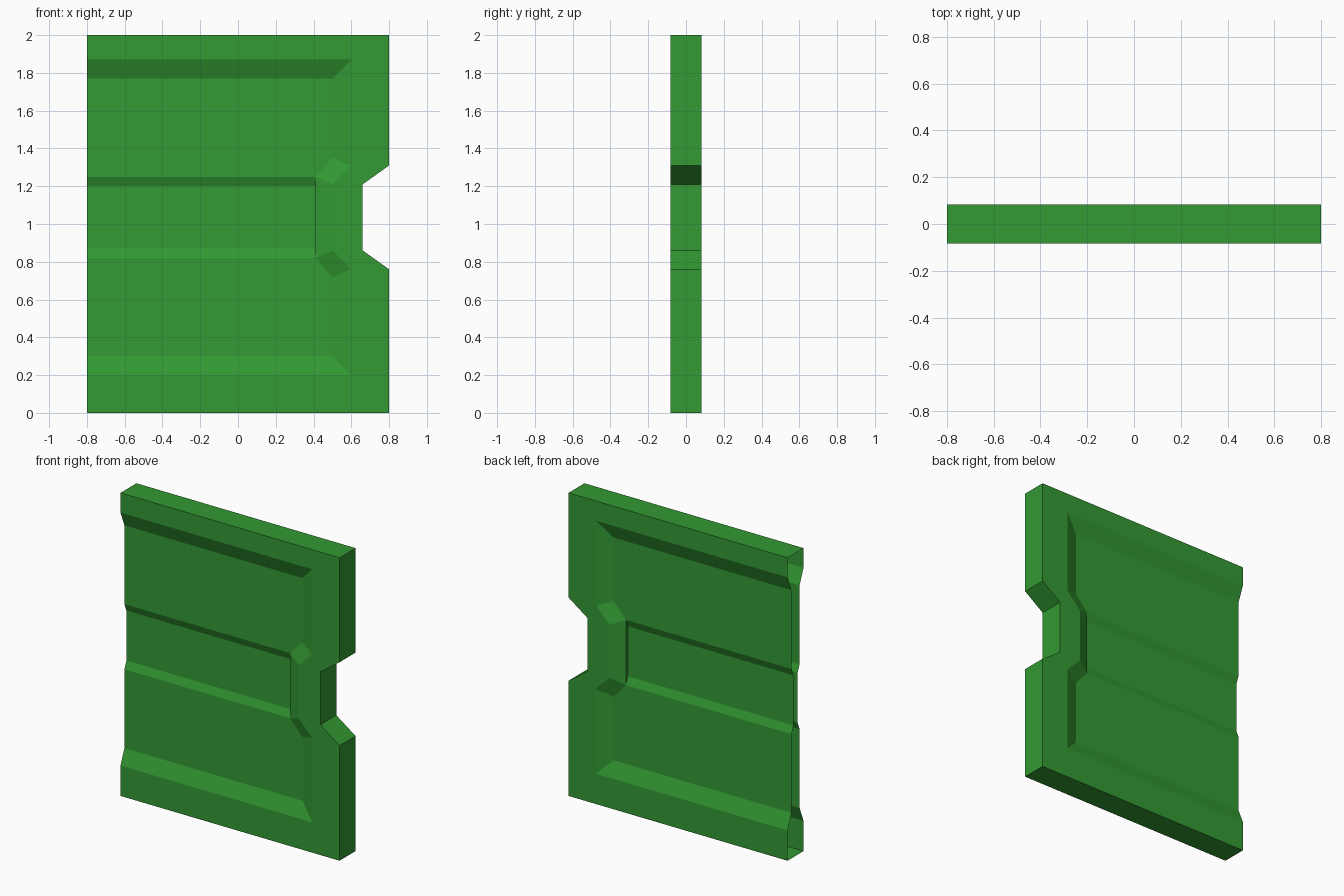
import bpy
import bmesh

cube = bpy.data.objects.get("Cube")
if cube:
    bpy.data.objects.remove(cube, do_unlink=True)

# Surface levels, from the outer rim inwards
RIM, PANEL, GROOVE = -0.083, -0.042, -0.021
LEFT = -0.8

green = bpy.data.materials.new("leaf_green")
green.use_nodes = True
colour = (0.033, 0.319, 0.033, 1)
green.diffuse_color = colour
green.node_tree.nodes["Principled BSDF"].inputs["Base Color"].default_value = colour

# Outlines in x, z, running clockwise from the top of the open end
outer = [(LEFT, 2), (0.8, 2), (0.8, 1.31), (0.66, 1.21),
         (0.66, 0.86), (0.8, 0.76), (0.8, 0), (LEFT, 0)]
rim = [(LEFT, 1.87), (0.6, 1.87), (0.6, 1.31), (0.5, 1.21),
       (0.5, 0.86), (0.6, 0.76), (0.6, 0.2), (LEFT, 0.2)]
panel = [(LEFT, 1.77), (0.5, 1.77), (0.5, 1.35), (0.41, 1.25),
         (0.41, 0.82), (0.5, 0.72), (0.5, 0.3), (LEFT, 0.3)]
groove_top = [(LEFT, 1.25), (0.41, 1.25), (0.41, 0.82), (LEFT, 0.82)]
groove_floor = [(LEFT, 1.2), (0.41, 1.2), (0.41, 0.87), (LEFT, 0.87)]

bm = bmesh.new()


def ring(points, y):
    return [bm.verts.new((x, y, z)) for x, z in points]


def bridge(a, b):
    for i in range(len(a) - 1):
        bm.faces.new((a[i], b[i], b[i + 1], a[i + 1]))


# Edge walls, flat rim and sloped border of the recess
rings = [ring(outer, 0), ring(outer, RIM), ring(rim, RIM), ring(panel, PANEL)]
for a, b in zip(rings, rings[1:]):
    bridge(a, b)

# Deeper groove across the middle
lip = ring(groove_top, PANEL)
floor = ring(groove_floor, GROOVE)
bridge(lip, floor)
bm.faces.new(floor[::-1])

# Recessed fields above and below the groove
inner = rings[-1]
bm.faces.new((inner[:4] + [lip[0]])[::-1])
bm.faces.new((inner[4:] + [lip[3]])[::-1])
bmesh.ops.remove_doubles(bm, verts=bm.verts[:], dist=0.0005)

mesh = bpy.data.meshes.new("door_panel")
bm.to_mesh(mesh)
bm.free()
mesh.materials.append(green)
door = bpy.data.objects.new("door_panel", mesh)
bpy.context.collection.objects.link(door)

# Matching back side
mirror = door.modifiers.new("back_side", "MIRROR")
mirror.use_axis = (False, True, False)
mirror.use_clip = True
